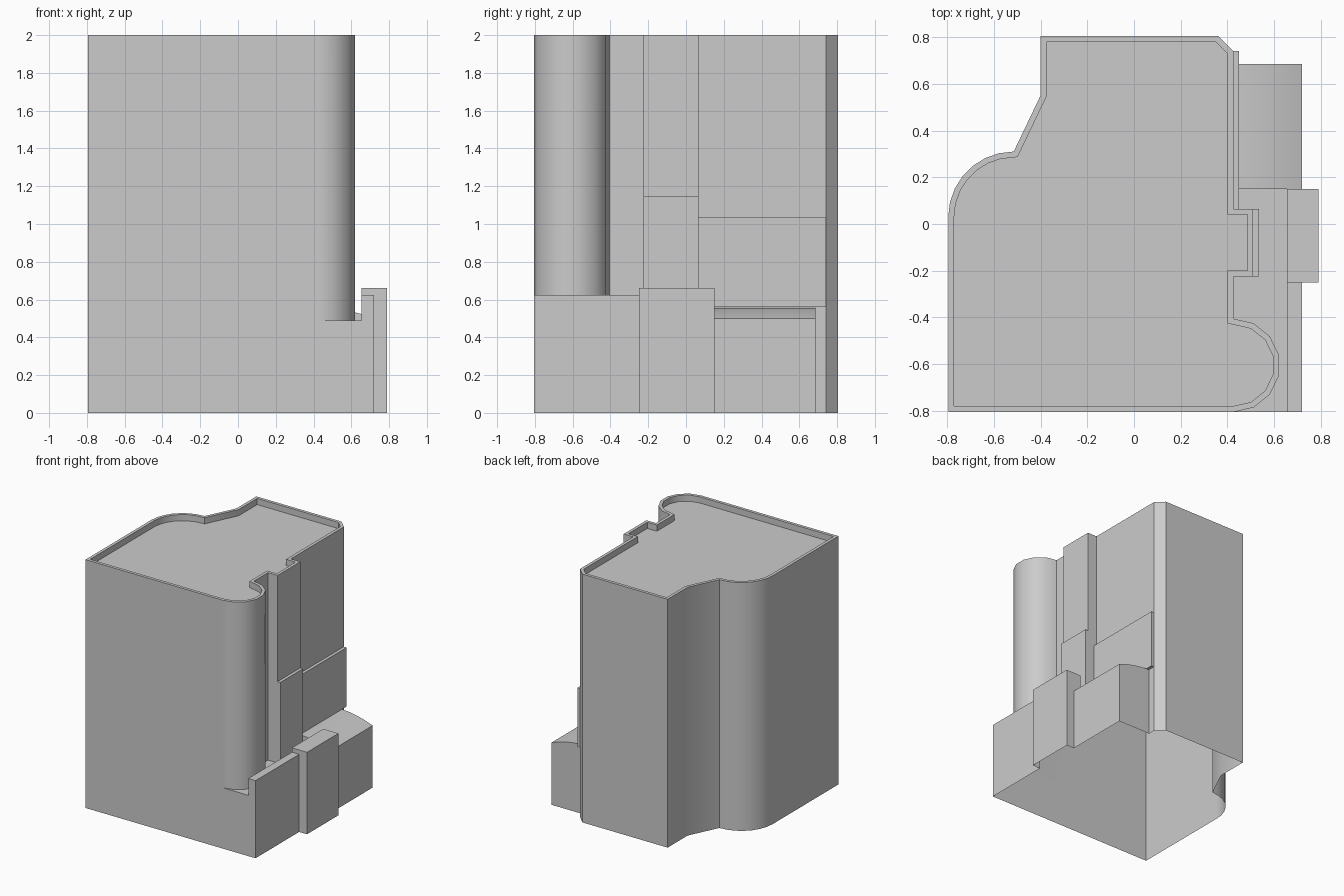
import bpy, bmesh
from math import sin, cos, radians
from mathutils import Vector

cube = bpy.data.objects.get("Cube")
if cube:
    bpy.data.objects.remove(cube)

GREY = (0.6, 0.6, 0.6, 1)
mat = bpy.data.materials.new("plain_grey")
mat.use_nodes = True
mat.diffuse_color = GREY
mat.node_tree.nodes["Principled BSDF"].inputs["Base Color"].default_value = GREY


def finish(name, bm):
    """Turn a bmesh into a shaded object."""
    bmesh.ops.remove_doubles(bm, verts=bm.verts, dist=0.0005)
    me = bpy.data.meshes.new(name)
    bm.to_mesh(me)
    bm.free()
    me.materials.append(mat)
    ob = bpy.data.objects.new(name, me)
    bpy.context.collection.objects.link(ob)
    bpy.ops.object.select_all(action='DESELECT')
    ob.select_set(True)
    bpy.context.view_layer.objects.active = ob
    bpy.ops.object.shade_smooth_by_angle(angle=radians(30))
    mod = ob.modifiers.new("even_shading", 'WEIGHTED_NORMAL')
    mod.keep_sharp = True
    return ob


def arc(cx, cy, r, start, end, steps):
    angles = [radians(start + (end - start) * i / steps) for i in range(steps + 1)]
    return [(cx + r * cos(a), cy + r * sin(a)) for a in angles]


def ring(bm, outline, z):
    return [bm.verts.new((x, y, z)) for x, y in outline]


def skin(bm, rings):
    for a, b in zip(rings, rings[1:]):
        for i in range(len(a)):
            j = (i + 1) % len(a)
            bm.faces.new((a[i], a[j], b[j], b[i]))


def inset(outline, d):
    """Mitred inward offset of a counter-clockwise outline."""
    pts = [Vector(p) for p in outline]
    out = []
    for i, p in enumerate(pts):
        u = (p - pts[i - 1]).normalized()
        v = (pts[(i + 1) % len(pts)] - p).normalized()
        n, m = Vector((-u.y, u.x)), Vector((-v.y, v.x))
        out.append(tuple(p + (n + m) * d / (1 + n.dot(m))))
    return out


def box(name, x0, x1, y0, y1, z0, z1, closed=True):
    bm = bmesh.new()
    plan = [(x0, y0), (x1, y0), (x1, y1), (x0, y1)]
    low, high = ring(bm, plan, z0), ring(bm, plan, z1)
    skin(bm, [low, high])
    bm.faces.new(high)
    if closed:
        bm.faces.new(low[::-1])
    return finish(name, bm)


FRONT, BACK, LEFT = -0.805, 0.805, -0.795
SIDE, YARD, TOP = 0.425, 0.49, 2.0
WALL_IN, WALL_OUT, GATE_OUT = 0.655, 0.72, 0.79
GATE_Y0, GATE_Y1, ANNEX_BACK = -0.25, 0.15, 0.685

# Plan outlines: the shared far side, the tower's near side, the yard's near side
shared = [(SIDE, 0.74), (0.36, BACK), (-0.40, BACK), (-0.40, 0.55)]
shared += arc(-0.515, 0.03, 0.28, 90, 180, 7) + [(LEFT, FRONT), (SIDE, FRONT)]
near = arc(SIDE, -0.605, 0.2, -90, 90, 7)[1:]
near += [(SIDE, -0.225), (0.51, -0.225), (0.51, 0.065), (SIDE, 0.065)]
yard = [(WALL_OUT, FRONT), (WALL_OUT, GATE_Y0), (GATE_OUT, GATE_Y0),
        (GATE_OUT, GATE_Y1), (WALL_OUT, GATE_Y1), (WALL_OUT, ANNEX_BACK),
        (SIDE, ANNEX_BACK)]

# Building shell, open underneath, with a parapet round a sunken roof
bm = bmesh.new()
skin(bm, [ring(bm, shared + yard, z) for z in (0, YARD)])
tower = shared + near
inner = inset(tower, 0.025)
roof = ring(bm, inner, TOP - 0.05)
skin(bm, [ring(bm, tower, YARD), ring(bm, tower, TOP), ring(bm, inner, TOP), roof])
bm.faces.new(roof)
floor = [(SIDE, FRONT), (WALL_IN, FRONT), (WALL_IN, GATE_Y1), (SIDE, GATE_Y1)]
bm.faces.new(ring(bm, floor + near[::-1], YARD))
finish("building_shell", bm)

# Yard wall and the taller gate block
box("yard_wall", WALL_IN, WALL_OUT, FRONT, GATE_Y0, YARD, 0.625, False)
box("gate_block", WALL_IN, GATE_OUT, GATE_Y0, GATE_Y1, YARD, 0.66, False)

# Raised lower panels on the side of the tower
box("bay_panel", 0.505, 0.535, -0.225, 0.065, YARD, 1.145)
box("side_panel", 0.42, 0.45, 0.065, 0.74, 0.56, 1.035)

# Annex with a curved, falling roof
bm = bmesh.new()
steps = 8
profile = [(SIDE, YARD)]
for i in range(steps + 1):
    t = i / steps
    profile.append((SIDE + (WALL_OUT - SIDE) * t, 0.558 - 0.058 * t * t))
profile.append((WALL_OUT, YARD))
ends = [[bm.verts.new((x, y, z)) for x, z in profile] for y in (GATE_Y1, ANNEX_BACK)]
for i in range(len(profile) - 1):
    bm.faces.new((ends[0][i], ends[0][i + 1], ends[1][i + 1], ends[1][i]))
bm.faces.new(ends[0][::-1])
bm.faces.new(ends[1])
finish("annex_roof", bm)
